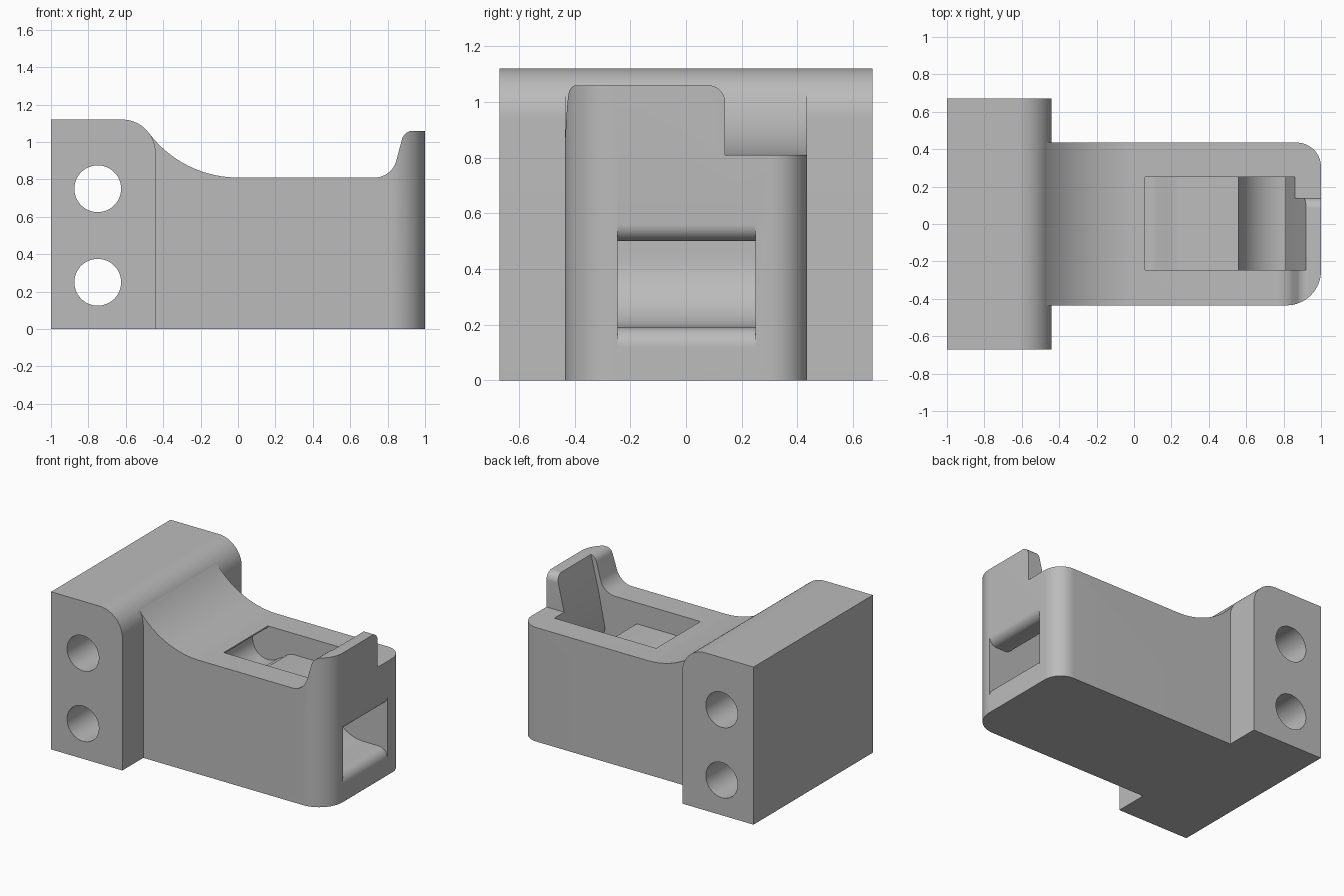
import bpy
import bmesh
from math import sin, cos, radians, sqrt, asin, degrees
from mathutils import Vector

old = bpy.data.objects.get("Cube")
if old:
    bpy.data.objects.remove(old)

grey = bpy.data.materials.new("plain_grey")
grey.use_nodes = True
grey.diffuse_color = (0.5, 0.5, 0.5, 1)
grey.node_tree.nodes["Principled BSDF"].inputs["Base Color"].default_value = (0.5, 0.5, 0.5, 1)


def arc(cx, cy, r, a0, a1, n=16):
    """Points on a circle from angle a0 to a1 in degrees."""
    step = (a1 - a0) / n
    return [(cx + r * cos(radians(a0 + step * i)),
             cy + r * sin(radians(a0 + step * i))) for i in range(n + 1)]


def prism(name, outline, axis, low, high):
    """Extrude a flat outline along one axis."""
    place = {"x": lambda a, b, t: (t, a, b),
             "y": lambda a, b, t: (a, t, b),
             "z": lambda a, b, t: (a, b, t)}[axis]
    bm = bmesh.new()
    face = bm.faces.new([bm.verts.new(place(a, b, low)) for a, b in outline])
    grown = bmesh.ops.extrude_face_region(bm, geom=[face])
    verts = [v for v in grown["geom"] if isinstance(v, bmesh.types.BMVert)]
    bmesh.ops.translate(bm, verts=verts, vec=Vector(place(0, 0, high - low)))
    bmesh.ops.recalc_face_normals(bm, faces=bm.faces)
    mesh = bpy.data.meshes.new(name)
    bm.to_mesh(mesh)
    bm.free()
    mesh.materials.append(grey)
    obj = bpy.data.objects.new(name, mesh)
    bpy.context.collection.objects.link(obj)
    return obj


def carve(obj, tool, operation="DIFFERENCE"):
    """Apply a boolean and discard the tool."""
    mod = obj.modifiers.new("carve", "BOOLEAN")
    mod.object, mod.operation, mod.solver = tool, operation, "EXACT"
    bpy.context.view_layer.objects.active = obj
    bpy.ops.object.modifier_apply(modifier=mod.name)
    bpy.data.objects.remove(tool)


def finish(obj):
    bpy.ops.object.select_all(action="DESELECT")
    obj.select_set(True)
    bpy.context.view_layer.objects.active = obj
    bpy.ops.object.shade_smooth_by_angle(angle=radians(30))


# Mounting block with a rounded upper edge and two cross holes
block = prism("mount_block",
              [(-1, 0), (-0.44, 0)] + arc(-0.62, 0.94, 0.18, 0, 90) + [(-1, 1.12)],
              "y", -0.67, 0.67)
for height in (0.25, 0.75):
    carve(block, prism("hole_cutter", arc(-0.75, height, 0.125, 0, 354, 59), "y", -1, 1))

# Arm side profile: concave sweep, flat top, upright tab
top = 0.81
sweep_r = (0.47 ** 2 + 0.23 ** 2) / 0.46
sweep_end = 270 - degrees(asin(0.47 / sweep_r))
profile = [(-0.47, 0), (1.1, 0), (1.1, 1.06)]
profile += arc(0.935, 1.0, 0.06, 90, 166, 10)
profile += arc(0.73, top + 0.12, 0.12, -14, -90, 12)
profile += arc(0, top + sweep_r, sweep_r, 270, sweep_end, 24)
arm = prism("arm", profile, "y", -0.5, 0.5)

# Plan outline with two differently rounded outer corners
plan = [(-0.6, 0.435), (-0.6, -0.435)]
plan += arc(0.815, -0.25, 0.185, -90, 0) + arc(0.87, 0.305, 0.13, 0, 90)
carve(arm, prism("plan_tool", plan, "z", -0.2, 1.4), "INTERSECT")

# Trim the tab to part of the width, rounding its top corner
trim = [(0.6, top), (0.6, 1.3), (0.08, 1.3), (0.08, 1.06)]
trim += arc(0.08, 1.0, 0.06, 90, 0, 10) + [(0.14, top)]
carve(arm, prism("tab_trim", trim, "x", 0.5, 1.3))

# Channel from the top, past the sloped wall and out through the end
channel = [(0.06, 1.3), (0.06, 0.8)]
channel += arc(0.06, 0.69, 0.12, 105, 310, 24)          # rounded pocket
channel += [(0.18, 0.62), (0.22, 0.65), (0.26, 0.66), (0.56, 0.66)]
channel += arc(0.81, 0.44, 0.25, 180, 270, 20)          # curved ramp
channel += arc(0.93, 0.12, 0.07, 90, 0, 10)             # lower lip
channel += [(1.1, 0.12), (1.1, 0.55)]
channel += arc(0.94, 0.56, 0.06, 0, -90, 10)            # upper lip
channel += arc(0.87, 0.56, 0.06, 270, 166, 10)          # wall foot
channel += [(0.86, top), (0.92, 1.06), (0.978, 1.3)]
carve(arm, prism("channel_cutter", channel, "y", -0.247, 0.25))

for part in (block, arm):
    finish(part)
